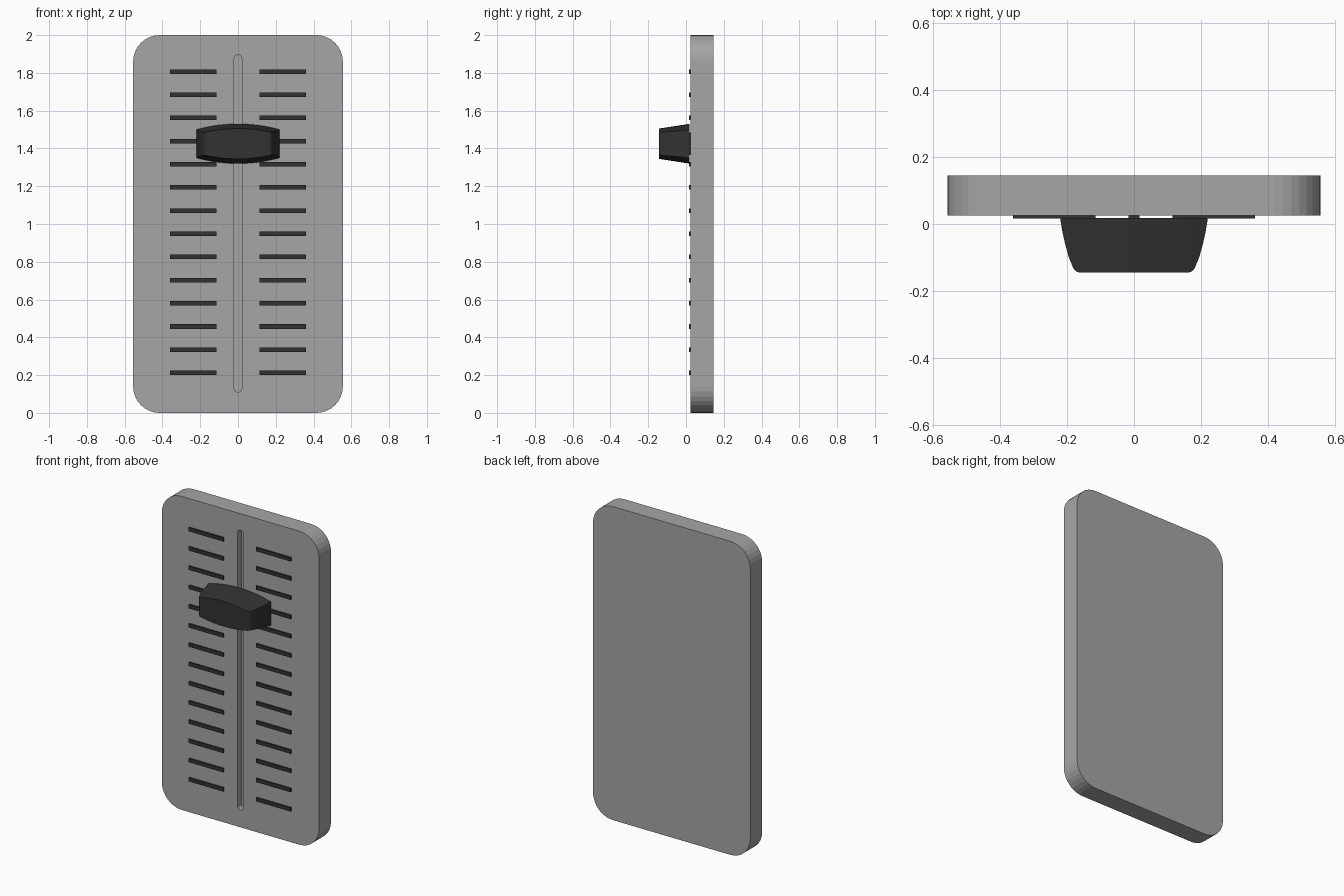
import bpy, bmesh, math

if "Cube" in bpy.data.objects:
    bpy.data.objects.remove(bpy.data.objects["Cube"])


def material(name, value):
    m = bpy.data.materials.new(name)
    m.diffuse_color = (value, value, value, 1)
    m.use_nodes = True
    m.node_tree.nodes["Principled BSDF"].inputs["Base Color"].default_value = m.diffuse_color
    return m


GREY = material("mid grey", 0.38)
BLACK = material("soft black", 0.032)


def add_object(name, bm, mat):
    bmesh.ops.recalc_face_normals(bm, faces=bm.faces)
    me = bpy.data.meshes.new(name)
    bm.to_mesh(me)
    bm.free()
    me.materials.append(mat)
    ob = bpy.data.objects.new(name, me)
    bpy.context.collection.objects.link(ob)
    return ob


def rounded_slab(name, half_w, z0, z1, r, y0, y1, seg, mat):
    """Rounded rectangle in the XZ plane, extruded along y."""
    bm = bmesh.new()
    corners = [(half_w - r, z1 - r), (-half_w + r, z1 - r),
               (-half_w + r, z0 + r), (half_w - r, z0 + r)]
    pts = []
    for i, (cx, cz) in enumerate(corners):
        for k in range(seg + 1):
            a = math.pi / 2 * (i + k / seg)
            pts.append((cx + r * math.cos(a), y0, cz + r * math.sin(a)))
    face = bm.faces.new([bm.verts.new(p) for p in pts])
    ext = bmesh.ops.extrude_face_region(bm, geom=[face])
    for v in ext["geom"]:
        if isinstance(v, bmesh.types.BMVert):
            v.co.y = y1
    bmesh.ops.remove_doubles(bm, verts=bm.verts, dist=1e-5)
    return add_object(name, bm, mat)


def box(name, x0, x1, y0, y1, z0, z1, mat):
    bm = bmesh.new()
    bmesh.ops.create_cube(bm, size=1)
    for v in bm.verts:
        v.co = ((x0 + x1) / 2 + v.co.x * (x1 - x0),
                (y0 + y1) / 2 + v.co.y * (y1 - y0),
                (z0 + z1) / 2 + v.co.z * (z1 - z0))
    return add_object(name, bm, mat)


# Face plate with the slide groove cut in
FRONT = 0.025
plate = rounded_slab("face_plate", 0.555, 0, 2, 0.14, FRONT, 0.145, 8, GREY)
cutter = rounded_slab("groove_cutter", 0.02, 0.11, 1.895, 0.0195, FRONT - 0.05,
                      FRONT + 0.04, 6, GREY)
cutter.hide_render = True
cut = plate.modifiers.new("groove", "BOOLEAN")
cut.object = cutter
cut.operation = "DIFFERENCE"
cut.solver = "EXACT"
bpy.context.view_layer.objects.active = plate
plate.select_set(True)
bpy.ops.object.modifier_apply(modifier="groove")
plate.select_set(False)
bpy.data.objects.remove(cutter)

# Scale marks, two mirrored columns
for i in range(14):
    z = 0.212 + i * 0.1227
    for side, label in ((-1, "left"), (1, "right")):
        xs = sorted((side * 0.115, side * 0.36))
        box(f"scale_mark_{label}_{i + 1}", *xs, 0.016, FRONT + 0.002,
            z - 0.012, z + 0.012, BLACK)

# Slider knob: lens-shaped sections lofted from base to front
KNOB_Z = 1.425
BASE, TIP = 0.018, -0.144
PROFILE = [(0.22, BASE), (0.214, -0.02), (0.205, -0.06), (0.194, -0.1),
           (0.183, -0.126), (0.179, -0.135), (0.173, -0.141), (0.165, TIP)]
N = 24
bm = bmesh.new()
rings = []
for half_x, y in PROFILE:
    h0 = 0.105 - 0.025 * (BASE - y) / (BASE - TIP)
    xs = [half_x * (2 * i / N - 1) for i in range(N + 1)]
    hs = [h0 - 0.03 * (x / 0.22) ** 2 for x in xs]
    top = [(x, y, KNOB_Z + h) for x, h in zip(xs, hs)]
    low = [(x, y, KNOB_Z - h) for x, h in zip(xs, hs)]
    rings.append([bm.verts.new(p) for p in top + low[::-1]])
for a, b in zip(rings, rings[1:]):
    for i in range(len(a)):
        j = (i + 1) % len(a)
        bm.faces.new((a[i], a[j], b[j], b[i]))
bm.faces.new(rings[0])
bm.faces.new(rings[-1])
knob = add_object("slider_knob", bm, BLACK)
bpy.context.view_layer.objects.active = knob
knob.select_set(True)
bpy.ops.object.shade_smooth_by_angle(angle=math.radians(35))
knob.select_set(False)

# Stem joining the knob to the groove
box("slider_stem", -0.016, 0.016, 0.01, FRONT + 0.038, KNOB_Z - 0.06, KNOB_Z + 0.06, BLACK)
